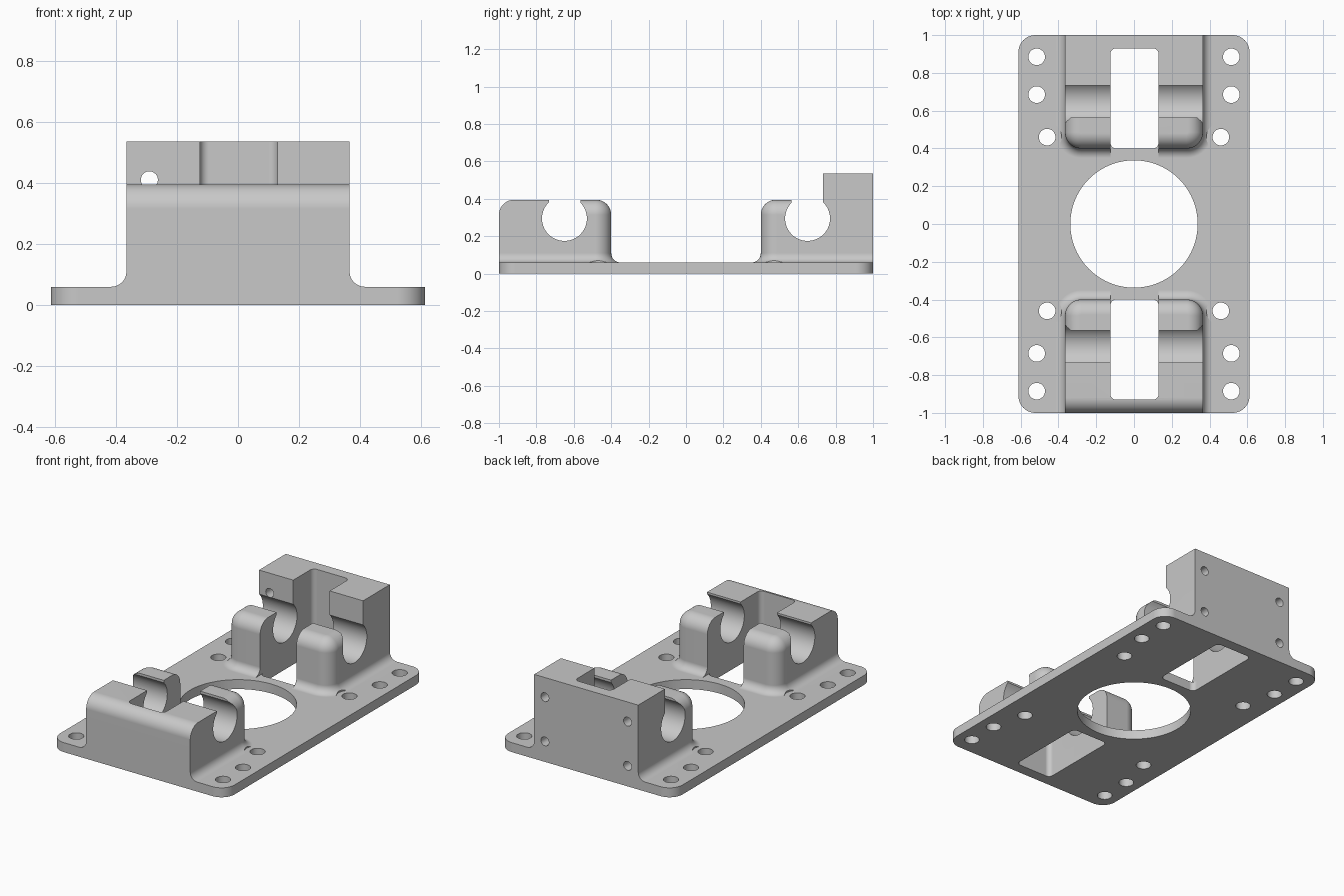
import bpy, bmesh
from math import sin, cos, pi

cube = bpy.data.objects.get("Cube")
if cube:
    bpy.data.objects.remove(cube)

HALF_W = 0.365      # half width of the rod blocks
PLATE_T = 0.06
TOP = 0.395         # top of the clamp lips and the front block
BACK_TOP = 0.535
FILLET = 0.05
ROUND = 0.08        # rounding on top of the clamp lips
ROD_Y = 0.65


def loft(name, rings):
    """Closed solid through rings with matching point counts."""
    bm = bmesh.new()
    loops = [[bm.verts.new(p) for p in ring] for ring in rings]
    for a, b in zip(loops, loops[1:]):
        for i in range(len(a)):
            j = (i + 1) % len(a)
            bm.faces.new((a[i], a[j], b[j], b[i]))
    bm.faces.new(loops[0])
    bm.faces.new(loops[-1])
    bmesh.ops.remove_doubles(bm, verts=bm.verts, dist=1e-6)
    bmesh.ops.recalc_face_normals(bm, faces=bm.faces)
    mesh = bpy.data.meshes.new(name)
    bm.to_mesh(mesh)
    bm.free()
    ob = bpy.data.objects.new(name, mesh)
    bpy.context.collection.objects.link(ob)
    return ob


def prism(name, outline, axis, lo, hi):
    """Extrude a 2D outline along x, y or z."""
    place = {"x": lambda p, t: (t, p[0], p[1]),
             "y": lambda p, t: (p[0], t, p[1]),
             "z": lambda p, t: (p[0], p[1], t)}[axis]
    return loft(name, [[place(p, t) for p in outline] for t in (lo, hi)])


def arc(cx, cy, r, a0, a1, n=10):
    return [(cx + r * cos(a0 + (a1 - a0) * i / n),
             cy + r * sin(a0 + (a1 - a0) * i / n)) for i in range(n + 1)]


def circle(cx, cy, r, n=48):
    return arc(cx, cy, r, 0, 2 * pi, n)[:-1]


def rect(x0, x1, y0, y1):
    return [(x0, y0), (x1, y0), (x1, y1), (x0, y1)]


def round_rect(x0, x1, y0, y1, r):
    pts = []
    corners = [(x1 - r, y1 - r), (x0 + r, y1 - r), (x0 + r, y0 + r), (x1 - r, y0 + r)]
    for k, (cx, cy) in enumerate(corners):
        pts += arc(cx, cy, r, k * pi / 2, (k + 1) * pi / 2)
    return pts


def combine(body, tool, operation):
    mod = body.modifiers.new("join", "BOOLEAN")
    mod.operation = operation
    mod.solver = "EXACT"
    mod.object = tool
    bpy.context.view_layer.objects.active = body
    bpy.ops.object.modifier_apply(modifier=mod.name)
    bpy.data.objects.remove(tool)


def block_ring(side, z, grow):
    """Block outline: the lip follows grow, the outer half only widens."""
    r, w, y = 0.085 + grow, HALF_W + grow, 0.4 - grow
    outer = HALF_W + max(grow, 0)
    pts = [(-outer, 1), (-outer, ROD_Y), (-w, ROD_Y)]
    pts += arc(-w + r, y + r, r, pi, 1.5 * pi) + arc(w - r, y + r, r, 1.5 * pi, 2 * pi)
    pts += [(w, ROD_Y), (outer, ROD_Y), (outer, 1)]
    return [(px, side * py, z) for px, py in pts]


def rod_block(name, side, top):
    """Block with a concave fillet at the foot and a rounded lip."""
    steps = [(0.02, FILLET)]
    for i in range(9):
        a = i / 8 * pi / 2
        steps.append((PLATE_T + FILLET * (1 - cos(a)), FILLET * (1 - sin(a))))
    for i in range(11):
        a = i / 10 * pi / 2
        steps.append((TOP - ROUND + ROUND * sin(a), -ROUND * (1 - cos(a))))
    if top > TOP:
        steps.append((top, -ROUND))
    return loft(name, [block_ring(side, *s) for s in steps])


# Base plate with both rod blocks
base = prism("rod_clamp_base", round_rect(-0.612, 0.612, -1, 1, 0.09), "z", 0, PLATE_T)
combine(base, rod_block("front_block", -1, TOP), "UNION")
combine(base, rod_block("back_block", 1, BACK_TOP), "UNION")

# Large centre opening
cutters = [prism("centre_cut", circle(0, 0, 0.337, 96), "z", -0.1, 0.2)]

# Trim the back lip to height and round the front block's outer edge
cutters.append(prism("lip_top_cut", rect(0.2, 0.7, TOP, 0.7), "x", -1, 1))
edge = arc(-1 + ROUND, TOP - ROUND, ROUND, pi / 2, pi)
edge += [(-1.1, TOP - ROUND), (-1.1, TOP + 0.1), (-1 + ROUND, TOP + 0.1)]
cutters.append(prism("front_edge_cut", edge, "x", -1, 1))

for side in (-1, 1):
    # Rod seat with its open top
    cutters.append(prism("rod_cut", circle(side * ROD_Y, 0.295, 0.12, 64), "x", -1, 1))
    y0, y1 = sorted((side * 0.565, side * 0.732))
    cutters.append(prism("rod_mouth_cut", rect(y0, y1, 0.3, 0.8), "x", -1, 1))
    # Slot through each block and the plate
    y0, y1 = sorted((side * 0.4, side * 0.93))
    cutters.append(prism("slot_cut", round_rect(-0.125, 0.13, y0, y1, 0.03), "z", -0.1, 1))
    y0, y1 = sorted((side * 0.3, side * 0.6))
    cutters.append(prism("slot_mouth_cut", rect(-0.125, 0.13, y0, y1), "z", PLATE_T, 1))
    # Screw holes in the plate
    for sx in (-1, 1):
        for x, y in ((0.515, 0.885), (0.515, 0.685), (0.46, 0.46)):
            cutters.append(prism("screw_cut", circle(sx * x, side * y, 0.044, 32), "z", -0.1, 0.3))
        cutters.append(prism("washer_cut", circle(sx * 0.46, side * 0.46, 0.077), "z", PLATE_T, 0.2))

# Screw holes in the back face; one runs right through
for x, z, depth in ((-0.29, 0.41, 0.35), (0.29, 0.41, 0.2), (-0.29, 0.13, 0.2), (0.29, 0.13, 0.2)):
    cutters.append(prism("back_screw_cut", circle(x, z, 0.028, 24), "y", 1 - depth, 1.1))

for cutter in cutters:
    combine(base, cutter, "DIFFERENCE")

# Material
grey = bpy.data.materials.new("plain grey")
grey.use_nodes = True
colour = (0.58, 0.58, 0.58, 1)
grey.diffuse_color = colour
grey.node_tree.nodes["Principled BSDF"].inputs["Base Color"].default_value = colour
base.data.materials.clear()
base.data.materials.append(grey)
for poly in base.data.polygons:
    poly.material_index = 0

# Smooth curved faces, keep crisp edges
bpy.ops.object.select_all(action="DESELECT")
base.select_set(True)
bpy.context.view_layer.objects.active = base
bpy.ops.object.shade_smooth_by_angle(angle=pi / 6)
weighted = base.modifiers.new("even_shading", "WEIGHTED_NORMAL")
weighted.keep_sharp = True
